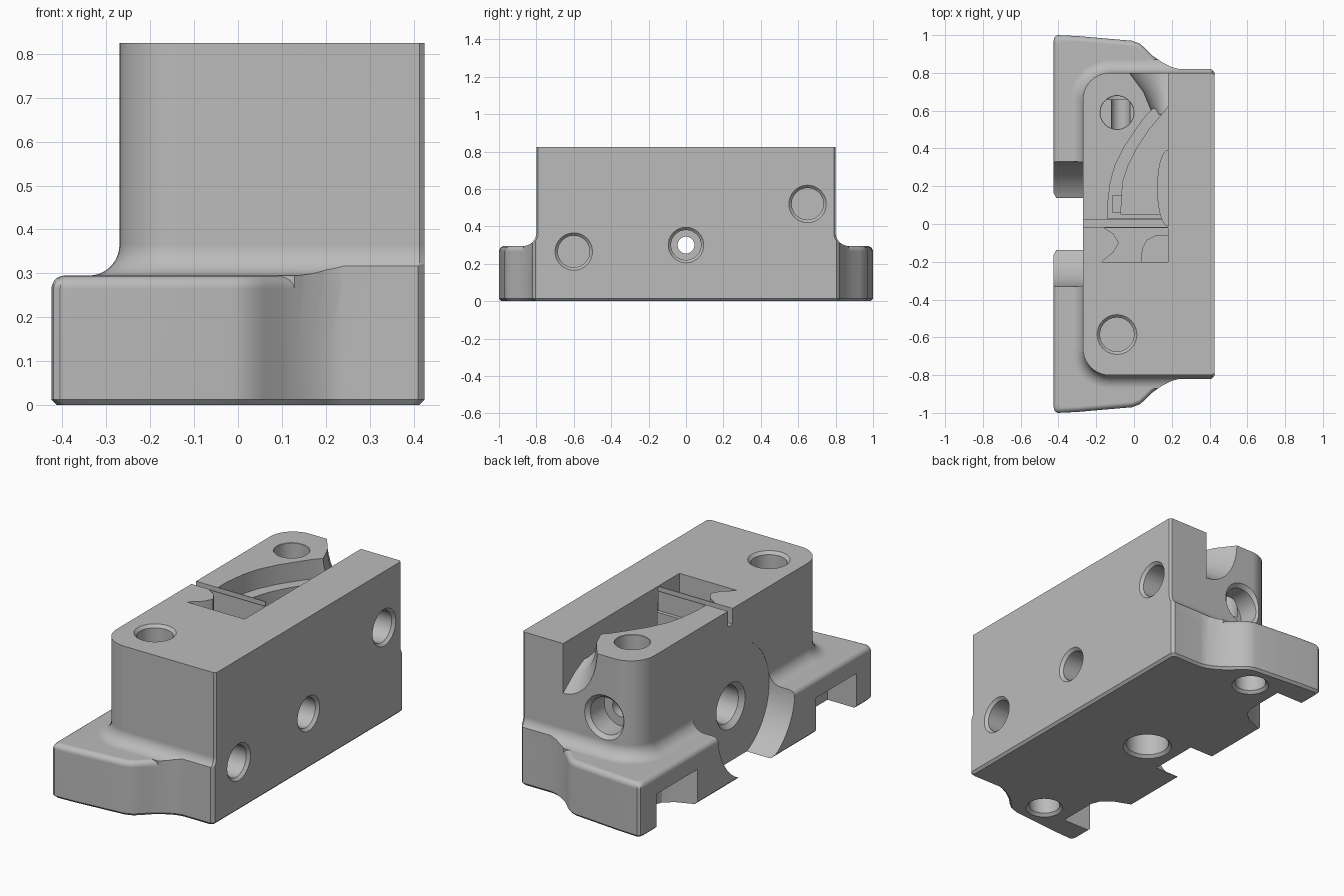
import bpy, bmesh
from math import sin, cos, pi, radians

if "Cube" in bpy.data.objects:
    bpy.data.objects.remove(bpy.data.objects["Cube"])

grey = bpy.data.materials.new("light_grey")
grey.use_nodes = True
colour = (0.5, 0.5, 0.5, 1)
grey.diffuse_color = colour
grey.node_tree.nodes["Principled BSDF"].inputs["Base Color"].default_value = colour


def loft(name, rings):
    """Closed solid through matching rings of 3D points."""
    bm = bmesh.new()
    loops = [[bm.verts.new(p) for p in ring] for ring in rings]
    n = len(loops[0])
    for a, b in zip(loops, loops[1:]):
        for i in range(n):
            j = (i + 1) % n
            bm.faces.new((a[i], a[j], b[j], b[i]))
    bm.faces.new(loops[0])
    bm.faces.new(loops[-1])
    bmesh.ops.recalc_face_normals(bm, faces=bm.faces)
    mesh = bpy.data.meshes.new(name)
    bm.to_mesh(mesh)
    bm.free()
    mesh.materials.append(grey)
    obj = bpy.data.objects.new(name, mesh)
    bpy.context.collection.objects.link(obj)
    return obj


def prism(name, outline, z0, z1):
    return loft(name, [[(x, y, z) for x, y in outline] for z in (z0, z1)])


def combine(target, tool, operation="DIFFERENCE"):
    """Apply a boolean and discard the tool."""
    mod = target.modifiers.new("combine", "BOOLEAN")
    mod.operation, mod.object, mod.solver = operation, tool, "EXACT"
    bpy.context.view_layer.objects.active = target
    bpy.ops.object.modifier_apply(modifier=mod.name)
    bpy.data.objects.remove(tool)


def circle(axis, centre, r, t, n=48):
    ring = []
    for i in range(n):
        a = 2 * pi * i / n
        p = [centre[0] + r * cos(a), centre[1] + r * sin(a)]
        p.insert(axis, t)
        ring.append(p)
    return ring


def hole(axis, centre, r, start, end, lip=0.015):
    """Round hole with a chamfered mouth; centre uses the other two axes."""
    s = 1 if end > start else -1
    steps = [(r + lip, start - s * 0.02), (r + lip, start),
             (r, start + s * lip), (r, end)]
    combine(housing, loft("hole_cutter", [circle(axis, centre, q, t) for q, t in steps]))


# Flange outline, mirrored front to back
half = [(.425, .805), (.41, .82), (.24, .82), (.2, .83), (.15, .855), (.1, .89),
        (.06, .93), (.03, .955), (-.01, .97), (-.15, .982), (-.3, .995),
        (-.405, 1), (-.42, .99), (-.425, .97)]
outline = half + [(x, -y) for x, y in reversed(half)]


def flange_ring(inset, z):
    return [(x * (1 - inset / .425), y * (1 - inset), z) for x, y in outline]


def body_ring(grow, z):
    r = .14 + grow
    pts = [(.425, .79 + grow), (.413, .8 + grow)]
    pts += [(-.13 - r * sin(a), .66 + r * cos(a)) for a in
            (radians(9 * i) for i in range(11))]
    pts += [(x, -y) for x, y in reversed(pts)]
    return [(x, y, z) for x, y in pts]


# Main block with a cove at its foot, trimmed to the flange outline
fillet = [radians(10 * i) for i in range(10)]
rings = [body_ring(.07, .1)]
rings += [body_ring(.07 * (1 - sin(a)), .365 - .07 * cos(a)) for a in fillet]
housing = loft("housing", rings + [body_ring(0, .825)])
combine(housing, prism("trim", outline, .05, 1), "INTERSECT")

# Base flange with chamfered bottom and rounded top
edge = [radians(18 * i) for i in range(6)]
flange = loft("flange", [flange_ring(.013, 0), flange_ring(0, .013)] +
              [flange_ring(.03 * (1 - cos(a)), .265 + .03 * sin(a)) for a in edge])
combine(housing, flange, "UNION")

# Round clearance between the two feet
combine(housing, loft("clearance", [circle(0, (0, .3), .33, x, 72) for x in (-.6, -.269)]))

# Notch under each foot
notch = [(-.5, .86), (-.25, .86), (-.25, .64), (-.27, .59), (-.32, .55), (-.42, .51), (-.5, .5)]
for s in (1, -1):
    combine(housing, prism("notch", [(x, s * y) for x, y in notch], -.1, .19))

# Mechanism pocket: stepped levels behind a curved wall
outer = [(.18, .03), (.18, .64), (.1, .61), (.06, .57), (.01, .5), (-.05, .41),
         (-.1, .31), (-.125, .22), (-.14, .1), (-.14, .03)]
inner = [(.18, .05), (.18, .62), (.14, .57), (.08, .5), (.02, .41), (-.03, .31),
         (-.06, .22), (-.07, .05)]
arc = [(.18 - .055 * cos(a), .19 + .2 * sin(a)) for a in
       (radians(-90 + 12 * i) for i in range(16))]
front = [(.18, -.2), (.18, -.02), (-.16, -.02), (-.11, -.05), (-.08, -.1), (-.11, -.15), (-.17, -.2)]
front_well = [(.18, -.2), (.18, -.06), (.11, -.065), (.07, -.085), (.045, -.13), (.04, -.2)]
slot = [(-.3, -.015), (.18, -.015), (.18, .025), (-.3, .025)]
latch = [(-.115, .06), (.04, .06), (.04, .15), (-.115, .15)]
for shape, floor in ((outer, .72), (inner, .62), (arc, .5), (front, .7),
                     (front_well, .58), (slot, .74), (latch, .66)):
    combine(housing, prism("pocket", shape, floor, .9))


# Flared scoop opening at the back of the pocket
def scoop_ring(w, h, y):
    curve = [(.18 - w * sin(a), y, .83 - h * cos(a)) for a in
             (radians(9 * i) for i in range(11))]
    return curve + [(.18 - w, y, .9), (.18, y, .9)]


combine(housing, loft("scoop", [scoop_ring(.08, .14, .58), scoop_ring(.13, .2, .7),
                                scoop_ring(.22, .29, .82)]))

# Side screw holes
hole(0, (-.6, .265), .085, .425, .12)
hole(0, (.65, .52), .085, .425, .2)
# Stepped bore right through the middle
hole(0, (0, .3), .08, .425, .2)
hole(0, (0, .3), .1, -.27, -.12, .025)
hole(0, (0, .3), .045, .25, -.2, 0)
# Top holes
hole(2, (-.09, -.585), .09, .825, .4)
hole(2, (-.09, .59), .088, .825, .5, .002)
# Back inlet and its narrower passage
hole(1, (-.07, .49), .1, .8, .66, .02)
hole(1, (-.07, .49), .05, .7, .45, 0)
# Bottom holes
hole(2, (-.09, 0), .11, 0, .2)
for y in (.83, -.83):
    hole(2, (-.09, y), .08, 0, .18)

# Shading
bpy.ops.object.select_all(action="DESELECT")
housing.select_set(True)
bpy.context.view_layer.objects.active = housing
bpy.ops.object.shade_smooth_by_angle(angle=radians(28))
weighted = housing.modifiers.new("even_normals", "WEIGHTED_NORMAL")
weighted.keep_sharp = True
